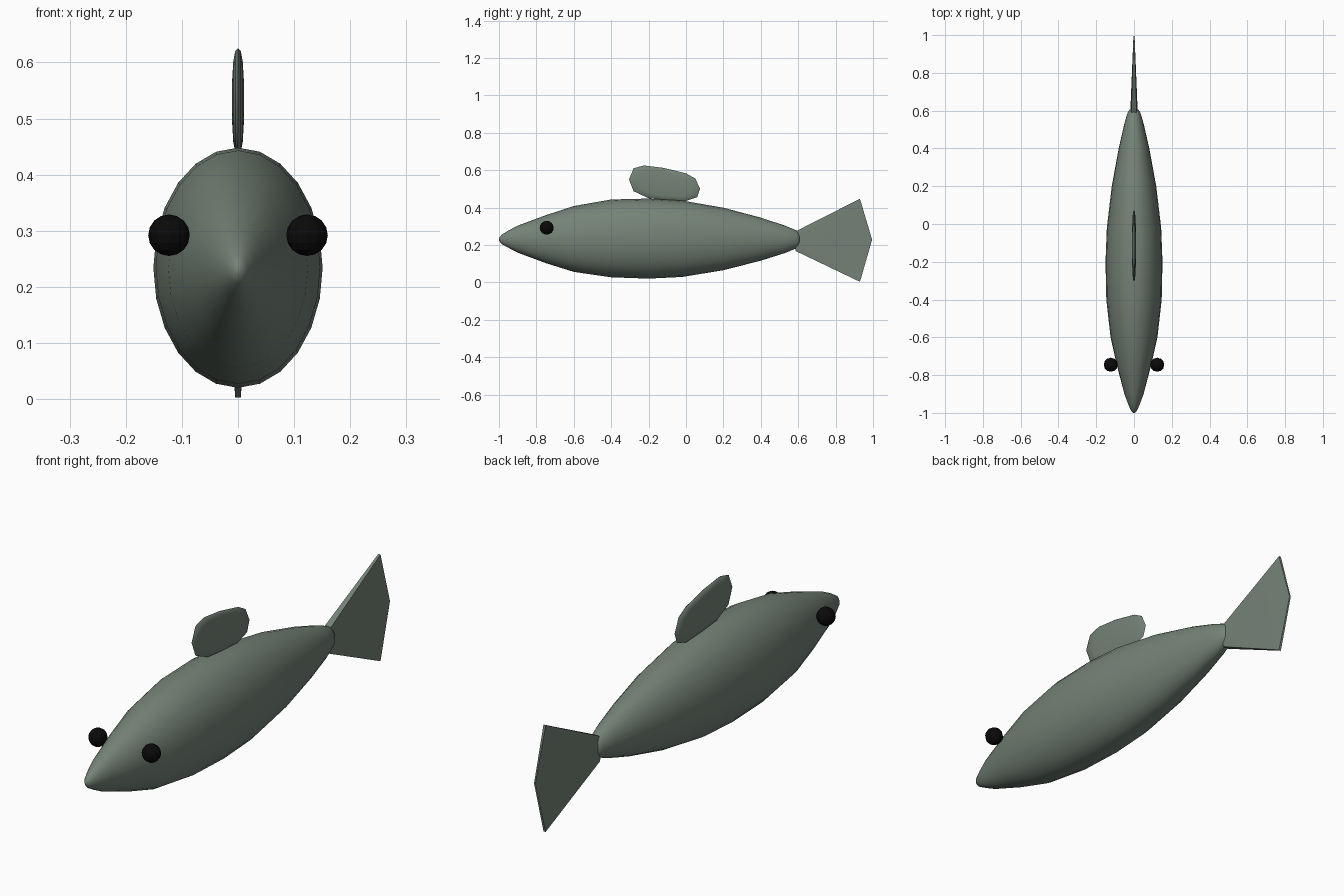
import bpy, bmesh
from math import sin, cos, tau

cube = bpy.data.objects.get("Cube")
if cube:
    bpy.data.objects.remove(cube)


def material(name, rgb, rough):
    m = bpy.data.materials.new(name)
    m.use_nodes = True
    m.diffuse_color = (*rgb, 1)
    shader = m.node_tree.nodes["Principled BSDF"]
    shader.inputs["Base Color"].default_value = (*rgb, 1)
    shader.inputs["Roughness"].default_value = rough
    return m


skin = material("grey green skin", (0.175, 0.225, 0.185), 0.6)
black = material("eye black", (0.003, 0.003, 0.003), 0.5)


def finish(name, bm, mat, angle=None):
    """Turn a bmesh into an object; smooth it if an angle is given."""
    bmesh.ops.recalc_face_normals(bm, faces=bm.faces)
    mesh = bpy.data.meshes.new(name)
    bm.to_mesh(mesh)
    bm.free()
    mesh.materials.append(mat)
    ob = bpy.data.objects.new(name, mesh)
    bpy.context.collection.objects.link(ob)
    if angle:
        bpy.ops.object.select_all(action='DESELECT')
        ob.select_set(True)
        bpy.context.view_layer.objects.active = ob
        bpy.ops.object.shade_smooth_by_angle(angle=angle)
    return ob


def loft(rings, bm):
    """Skin between closed rings of points and cap both ends."""
    loops = [[bm.verts.new(p) for p in ring] for ring in rings]
    for a, b in zip(loops, loops[1:]):
        for i in range(len(a)):
            j = (i + 1) % len(a)
            bm.faces.new((a[i], a[j], b[j], b[i]))
    bm.faces.new(loops[0])
    bm.faces.new(loops[-1])


# Body: elliptical rings along y (position, centre height, half height)
SIDES = 24
stations = [(-1.0, .23, .008), (-.985, .23, .025), (-.95, .231, .046),
            (-.9, .231, .072), (-.75, .231, .128), (-.6, .232, .176),
            (-.4, .235, .208), (-.2, .234, .214), (-.02, .233, .204),
            (.2, .232, .167), (.4, .231, .115), (.53, .23, .073),
            (.59, .23, .048), (.605, .23, .034), (.61, .23, .01)]
bm = bmesh.new()
loft([[(0.705 * h * sin(tau * i / SIDES), y, z + h * cos(tau * i / SIDES))
       for i in range(SIDES)] for y, z, h in stations], bm)
finish("body", bm, skin, 0.9)

# Dorsal fin: one outline, inset in steps to swell into a lens
outline = [(-.305, .55), (-.28, .61), (-.225, .625), (-.12, .612), (0, .583),
           (.05, .555), (.075, .5), (.06, .455), (0, .435), (-.1, .44),
           (-.2, .45), (-.28, .487)]
cy, cz = -.115, .53
layers = [(.3, -.011), (.75, -.0085), (.95, -.005), (1, 0),
          (.95, .005), (.75, .0085), (.3, .011)]
bm = bmesh.new()
loft([[(x, cy + s * (y - cy), cz + s * (z - cz)) for y, z in outline]
      for s, x in layers], bm)
finish("dorsal_fin", bm, skin, 0.7)

# Tail fin: a thin fan (y, z, half thickness), thickest at its root
fan = [(.585, .272, .014), (.93, .447, .005), (.995, .228, .003),
       (.93, .003, .005), (.585, .168, .014)]
bm = bmesh.new()
left, right = [[bm.verts.new((s * t, y, z)) for y, z, t in fan] for s in (1, -1)]
for side, s in ((left, 1), (right, -1)):
    root = bm.verts.new((s * .02, .585, .225))
    for a, b in zip(side, side[1:]):
        bm.faces.new((root, a, b))
    # root edge closes towards the middle plane
    bm.faces.new((root, side[-1], side[0]))
for i in range(5):
    j = (i + 1) % 5
    bm.faces.new((left[i], left[j], right[j], right[i]))
finish("tail_fin", bm, skin, 0.7)

# Eyes: faceted balls, one on each side
for name, s in (("left_eye", 1), ("right_eye", -1)):
    bm = bmesh.new()
    bmesh.ops.create_uvsphere(bm, u_segments=12, v_segments=8, radius=.037)
    bmesh.ops.translate(bm, verts=bm.verts, vec=(s * .123, -.745, .292))
    finish(name, bm, black)
